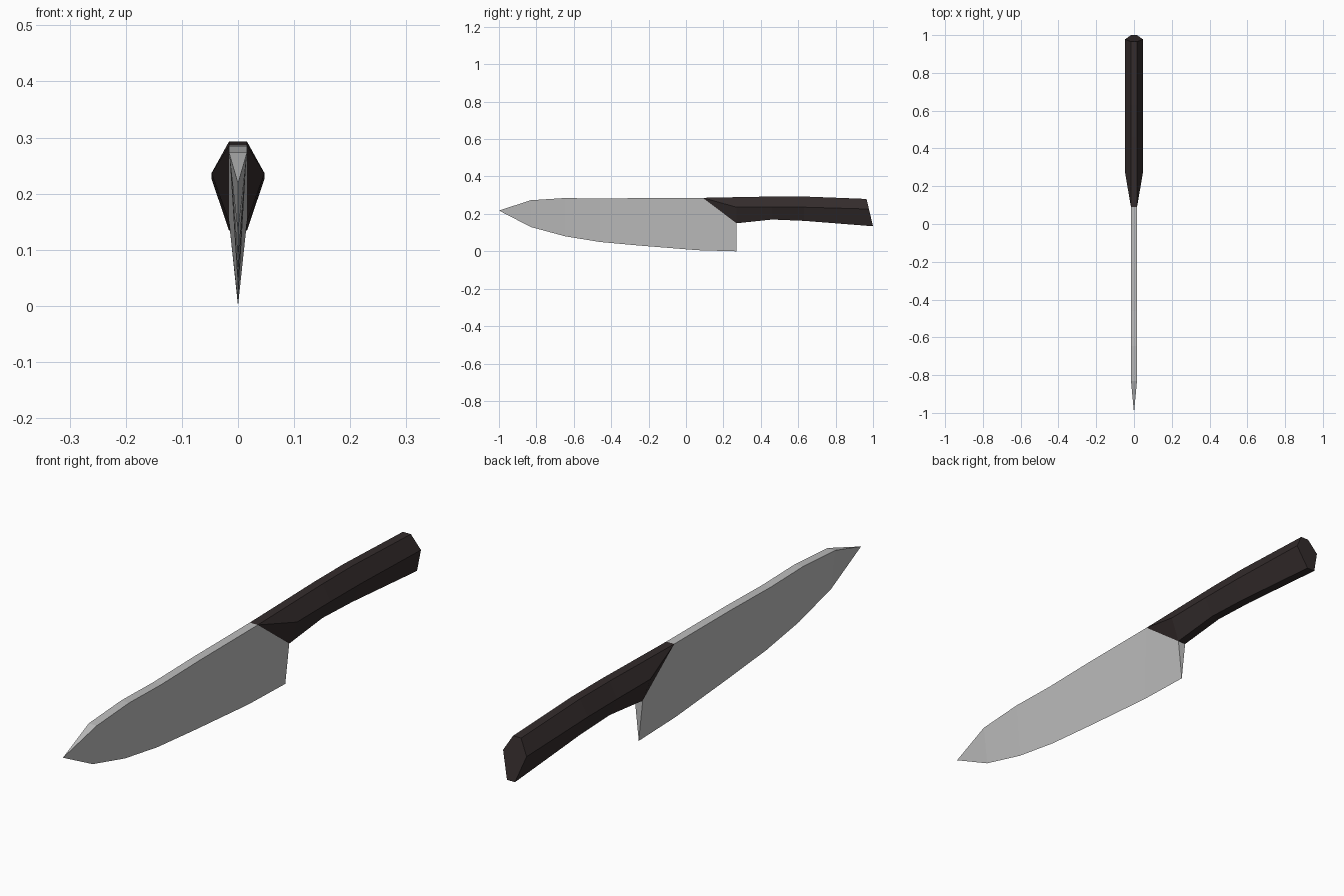
import bpy, bmesh

if "Cube" in bpy.data.objects:
    bpy.data.objects.remove(bpy.data.objects["Cube"])


def material(name, rgb):
    m = bpy.data.materials.new(name)
    m.diffuse_color = (*rgb, 1)
    m.use_nodes = True
    m.node_tree.nodes["Principled BSDF"].inputs["Base Color"].default_value = m.diffuse_color
    return m


def finish(bm, name, mat):
    bmesh.ops.recalc_face_normals(bm, faces=bm.faces)
    me = bpy.data.meshes.new(name)
    bm.to_mesh(me)
    bm.free()
    me.materials.append(mat)
    ob = bpy.data.objects.new(name, me)
    bpy.context.collection.objects.link(ob)
    return ob


def loft(bm, rings):
    """Bridge consecutive closed rings of equal length."""
    for a, b in zip(rings, rings[1:]):
        n = len(a)
        for i in range(n):
            j = (i + 1) % n
            bm.faces.new((a[i], a[j], b[j], b[i]))


steel = material("steel grey", (0.51, 0.51, 0.51))
dark = material("dark brown", (0.034, 0.025, 0.025))
W, R = 0.016, 0.047   # half widths of the spine and of the handle ridge

# Blade: wedge sections given as (spine y, spine z, edge y, edge z)
blade = [(-0.83, 0.273, -0.83, 0.13), (-0.645, 0.285, -0.645, 0.08),
         (-0.46, 0.281, -0.46, 0.05), (-0.24, 0.285, -0.24, 0.03),
         (0.09, 0.286, 0.06, 0.006), (0.27, 0.15, 0.27, 0.0)]
bm = bmesh.new()
rings = [[bm.verts.new(p) for p in ((-W, ys, zs), (W, ys, zs), (0, ye, ze))]
         for ys, zs, ye, ze in blade]
loft(bm, rings)
bm.faces.new(rings[-1])               # heel
tip = bm.verts.new((0, -1.0, 0.218))  # pointed tip
for i in range(3):
    bm.faces.new((rings[0][i], rings[0][(i + 1) % 3], tip))
finish(bm, "blade", steel)

# Handle: six-sided sections as (y, z) of the top, ridge and bottom
handle = [((0.09, 0.286), (0.27, 0.236), (0.27, 0.15)),
          ((0.46, 0.293), (0.46, 0.237), (0.46, 0.17)),
          ((0.63, 0.293), (0.63, 0.236), (0.63, 0.163)),
          ((0.965, 0.28), (0.978, 0.226), (1.0, 0.134))]
bm = bmesh.new()
rings = []
for t, r, b in handle:
    pts = ((-W, *t), (W, *t), (R, *r), (W, *b), (-W, *b), (-R, *r))
    rings.append([bm.verts.new(p) for p in pts])
loft(bm, rings)
bm.faces.new(rings[-1])               # butt
f = rings[0]
for ids in ((0, 1, 3, 4), (1, 2, 3), (0, 4, 5)):  # slanted bolster faces
    bm.faces.new([f[i] for i in ids])
finish(bm, "handle", dark)
